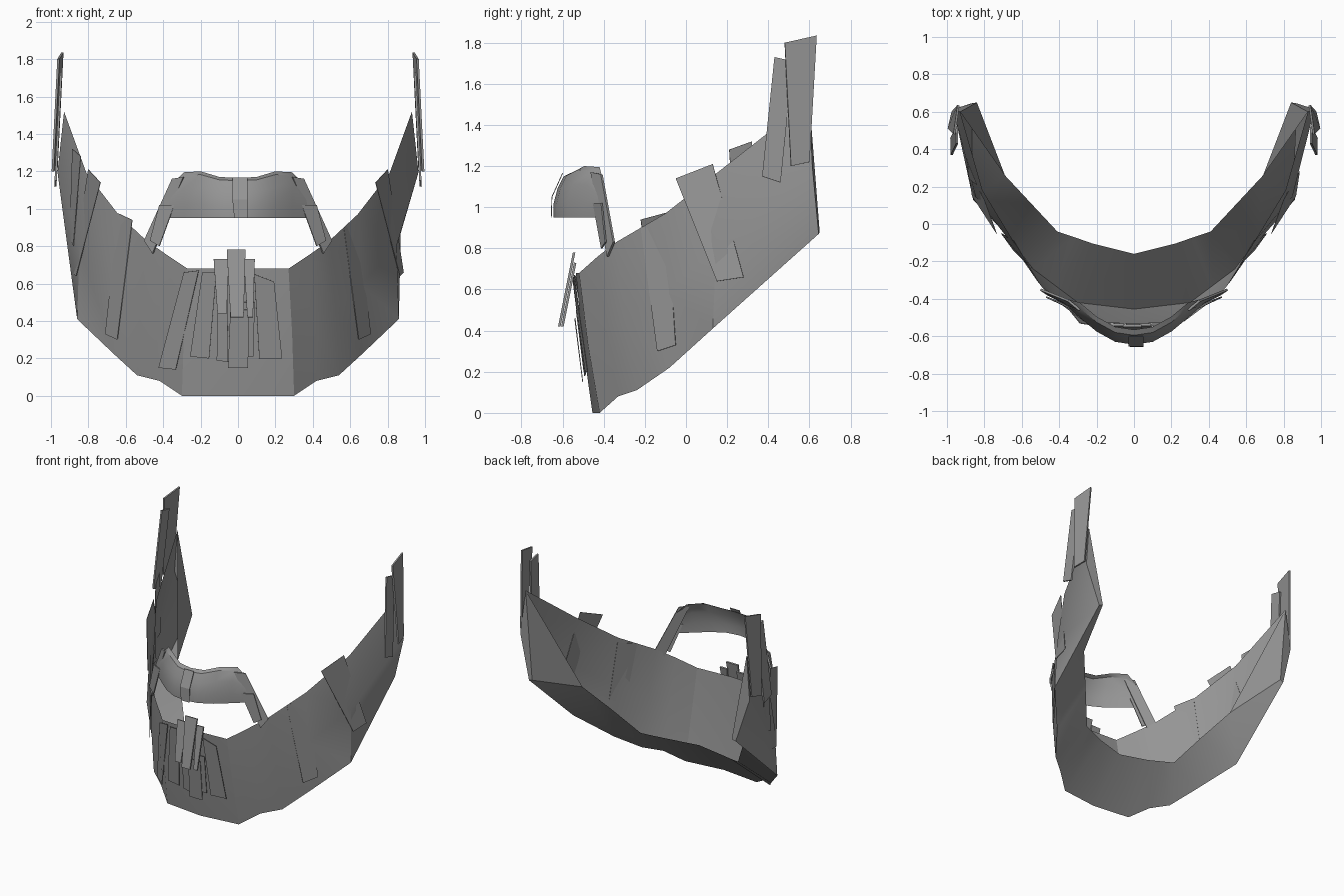
import bpy, bmesh, math
from mathutils import Vector as V

if "Cube" in bpy.data.objects:
    bpy.data.objects.remove(bpy.data.objects["Cube"])

grey = bpy.data.materials.new("beard_grey")
grey.diffuse_color = (0.3, 0.3, 0.3, 1)
grey.use_nodes = True
grey.node_tree.nodes["Principled BSDF"].inputs["Base Color"].default_value = grey.diffuse_color


def make(name, verts, faces, thick=0.0, smooth=True, recalc=True):
    me = bpy.data.meshes.new(name)
    bm = bmesh.new()
    vs = [bm.verts.new(v) for v in verts]
    for f in faces:
        bm.faces.new([vs[i] for i in f])
    if recalc:
        bmesh.ops.recalc_face_normals(bm, faces=bm.faces)
    bm.to_mesh(me)
    bm.free()
    me.materials.append(grey)
    ob = bpy.data.objects.new(name, me)
    bpy.context.collection.objects.link(ob)
    if thick:
        m = ob.modifiers.new("thickness", 'SOLIDIFY')
        m.thickness = thick
        m.offset = 0
    if smooth:
        bpy.context.view_layer.objects.active = ob
        ob.select_set(True)
        bpy.ops.object.shade_smooth_by_angle(angle=math.radians(30))
        ob.select_set(False)
    return ob


# Beard half section stations: top edge, outer bottom edge, free throat edge
STATIONS = [
    ((0, -.535, .68), (0, -.455, 0), (0, -.16, .30)),
    ((.27, -.52, .68), (.30, -.42, 0), (.22, -.105, .31)),
    ((.39, -.43, .76), (.42, -.33, .08), (.32, -.07, .32)),
    ((.49, -.34, .83), (.54, -.24, .11), (.41, -.04, .33)),
    ((.64, -.10, .97), (.66, -.08, .22), (.55, .11, .53)),
    ((.81, .18, 1.19), (.86, .13, .41), (.69, .26, .72)),
    ((.93, .60, 1.52), (.87, .645, .87), (.84, .65, .88)),
]
ring = [[V((-p[0], p[1], p[2])) for p in s] for s in STATIONS[:0:-1]]
ring += [[V(p) for p in s] for s in STATIONS]
verts, faces = [], []
n = len(ring)
for k, (t, b, i) in enumerate(ring):
    bulge = .07 if k in (0, n - 1) else .015
    verts += [t, (t + b) / 2 + V((t.x * bulge, -.008, 0)), b, i]
# Open shell: outer wall in two rows, then the underside up to the throat edge
for k in range(n - 1):
    for j in range(3):
        a = k * 4 + j
        faces.append((a, a + 1, a + 5, a + 4))
# Ear ends: narrow cap and the inner triangle reaching the top tip
e = (n - 1) * 4
faces += [(3, 2, 1, 0), (e, e + 1, e + 2, e + 3), (0, 7, 3), (e, e + 3, e - 1)]
make("beard", verts, faces, recalc=False)


def on_beard(x, z, off):
    """Point on the outer beard wall at front position x, z."""
    mids = [(s[0][0] + s[1][0]) / 2 for s in STATIONS]
    k = 0
    while k < 5 and mids[k + 1] < abs(x):
        k += 1
    f = (abs(x) - mids[k]) / (mids[k + 1] - mids[k])
    t = V(STATIONS[k][0]).lerp(V(STATIONS[k + 1][0]), f)
    b = V(STATIONS[k][1]).lerp(V(STATIONS[k + 1][1]), f)
    p = b.lerp(t, (z - b.z) / (t.z - b.z))
    d = V(STATIONS[k + 1][0]) - V(STATIONS[k][0])
    p += V((d.y, -d.x, 0)).normalized() * off
    return V((math.copysign(p.x, x), p.y, p.z))


# Hair locks laid on the cheeks
for s, side in ((-1, "left"), (1, "right")):
    drop = .04 if s > 0 else 0
    make(f"{side}_lock_front",
         [(s * .565, -.22, .94 - drop), (s * .64, -.09, .975 - drop), (s * .71, -.05, .33),
          (s * .645, -.14, .30)], [(0, 1, 2, 3)], 0.003, False)
    make(f"{side}_lock_middle",
         [(s * .735, -.05, 1.14), (s * .80, .13, 1.21), (s * .885, .28, .66),
          (s * .865, .15, .64)], [(0, 1, 2, 3)], 0.003, False)
make("left_lock_back", [(-.84, .21, 1.28), (-.885, .32, 1.32), (-.90, .36, .85),
                        (-.88, .24, .80)], [(0, 1, 2, 3)], 0.003, False)

# Chin locks: top left, top right, bottom right, bottom left
CHIN = [
    ((-.29, .66), (-.22, .67), (-.31, .14), (-.40, .15)),
    ((-.20, .66), (-.12, .66), (-.15, .20), (-.25, .21)),
    ((-.11, .66), (-.06, .64), (-.05, .18), (-.11, .19)),
    ((.03, .50), (.09, .50), (.08, .21), (.04, .21)),
    ((.09, .65), (.20, .61), (.23, .20), (.11, .20)),
]
for k, q in enumerate(CHIN):
    make(f"chin_lock_{k + 1}", [on_beard(x, z, .022) for x, z in q], [(0, 1, 2, 3)], 0.004, False)
make("chin_lock_center", [on_beard(x, z, .035) for x, z in
     ((-.04, .46), (.06, .46), (.05, .15), (-.05, .15))], [(0, 1, 2, 3)], 0.004, False)

# Tuft under the lower lip, leaning forward at the bottom
for name, x0, x1, z0, z1, dy in (("lip_tuft_center", -.06, .04, .42, .78, 0),
                                 ("lip_tuft_left", -.13, -.05, .44, .73, .015),
                                 ("lip_tuft_right", .03, .09, .42, .73, .015)):
    y = lambda z: -.62 + (z - .4) * .2 + dy
    make(name, [(x0, y(z1), z1), (x1, y(z1), z1), (x1 - .01, y(z0), z0),
                (x0 + .02, y(z0), z0)], [(0, 1, 2, 3)], 0.012, False)

# Moustache: curved sheet with a rolled top
ARC = [(0, -.645, 1.165), (.10, -.63, 1.17), (.20, -.575, 1.2),
       (.29, -.50, 1.195), (.37, -.43, 1.11)]
arc = [(-x, y, z) for x, y, z in ARC[:0:-1]] + ARC
verts, faces = [], []
for x, y, z in arc:
    h = z - .95
    roll = .4 if abs(x) > .35 else 1
    for f, dy in ((0, 0), (.3, .0), (.65, .02), (.93, .05), (1, .08)):
        verts.append((x, y + dy * roll, .95 + h * f))
for k in range(len(arc) - 1):
    for j in range(4):
        a = k * 5 + j
        faces.append((a, a + 5, a + 6, a + 1))
make("moustache", verts, faces, recalc=False)
make("moustache_center_lock",
     [(-.03, -.60, 1.165), (.05, -.60, 1.165), (.05, -.652, 1.05),
      (.05, -.655, .95), (-.02, -.655, .95), (-.03, -.652, 1.05)],
     [(0, 1, 2, 5), (5, 2, 3, 4)], 0.004, False)

for s, side in ((-1, "left"), (1, "right")):
    # Drooping moustache ends
    make(f"{side}_moustache_end",
         [(s * .29, -.46, 1.17), (s * .35, -.41, 1.16), (s * .50, -.35, .83), (s * .455, -.38, .76)],
         [(0, 1, 2, 3)], 0.012, False)
    make(f"{side}_moustache_end_lock",
         [(s * .34, -.45, 1.02), (s * .42, -.41, 1.02), (s * .47, -.39, .83), (s * .42, -.41, .80)],
         [(0, 1, 2, 3)], 0.008, False)
    # Sideburns: two overlapping upright plates
    for k, q in enumerate((((.37, 1.15), (.46, 1.12), (.52, 1.71), (.43, 1.73)),
                           ((.51, 1.2), (.60, 1.22), (.635, 1.835), (.48, 1.8)))):
        make(f"{side}_sideburn_{k + 1}",
             [(s * (.975 + .018 * k - (z - 1.15) * .05 - (.02 if y > .59 else 0)), y, z)
              for y, z in q],
             [(0, 1, 2, 3)], 0.012, False)
